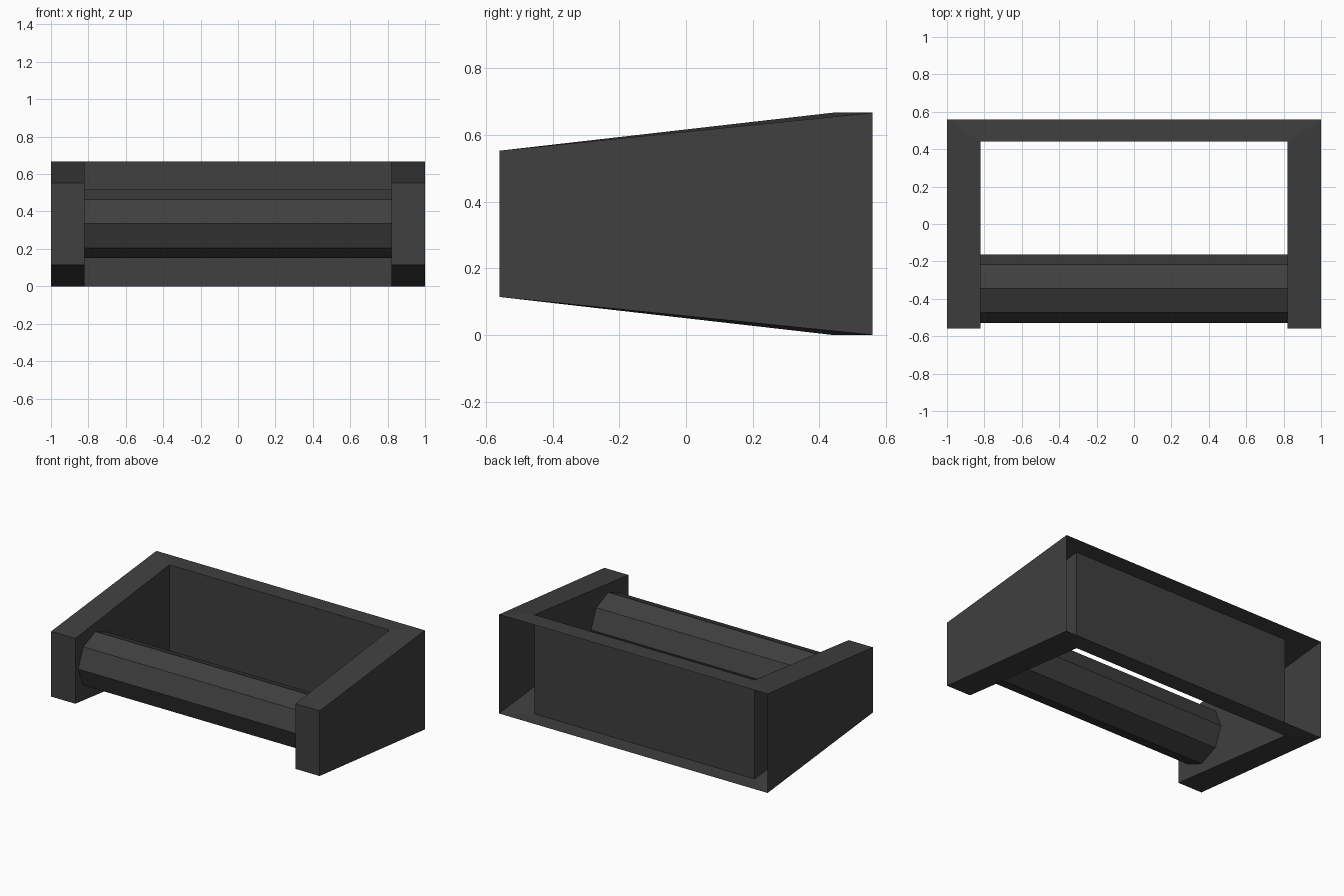
import bpy
import bmesh
import math

cube = bpy.data.objects.get("Cube")
if cube:
    bpy.data.objects.remove(cube, do_unlink=True)

# Single dark grey finish
grey = bpy.data.materials.new("dark_grey")
grey.use_nodes = True
colour = (0.05, 0.05, 0.05, 1.0)
grey.diffuse_color = colour
shader = next(n for n in grey.node_tree.nodes if n.type == "BSDF_PRINCIPLED")
shader.inputs["Base Color"].default_value = colour

ARM_INNER = 0.82      # inner face of each arm
FRONT, BACK, WALL = -0.56, 0.56, 0.44
HEIGHT, TAPER = 0.667, 0.114


def section(bm, side, outer_y, inner_y, inset):
    """Four-sided cross-section of the channel: outer/inner, bottom/top."""
    outer, inner = (side, outer_y), (side * ARM_INNER, inner_y)
    low, high = inset, HEIGHT - inset
    return [bm.verts.new((*p, z)) for p, z in
            ((outer, low), (inner, low), (inner, high), (outer, high))]


# U-shaped channel: right arm, back bar and left arm, hollow and open behind
bm = bmesh.new()
stations = [
    section(bm, 1, FRONT, FRONT, TAPER),
    section(bm, 1, BACK, WALL, 0),
    section(bm, -1, BACK, WALL, 0),
    section(bm, -1, FRONT, FRONT, TAPER),
]
for i, (a, b) in enumerate(zip(stations, stations[1:])):
    for j in range(4):
        k = (j + 1) % 4
        if i == 1 and j == 3:
            continue  # open back
        bm.faces.new((a[j], a[k], b[k], b[j]))
bm.faces.new(reversed(stations[0]))
bm.faces.new(stations[-1])
mesh = bpy.data.meshes.new("bracket_frame")
bm.to_mesh(mesh)
bm.free()
frame = bpy.data.objects.new("bracket_frame", mesh)
bpy.context.collection.objects.link(frame)
mesh.materials.append(grey)

# Eight-sided bar between the arms
bpy.ops.mesh.primitive_cylinder_add(
    vertices=8, radius=0.183, depth=2 * ARM_INNER, end_fill_type="NOTHING",
    location=(0, -0.345, 0.335), rotation=(0, math.pi / 2, 0))
bar = bpy.context.object
bar.name = "cross_bar"
bar.data.materials.append(grey)
